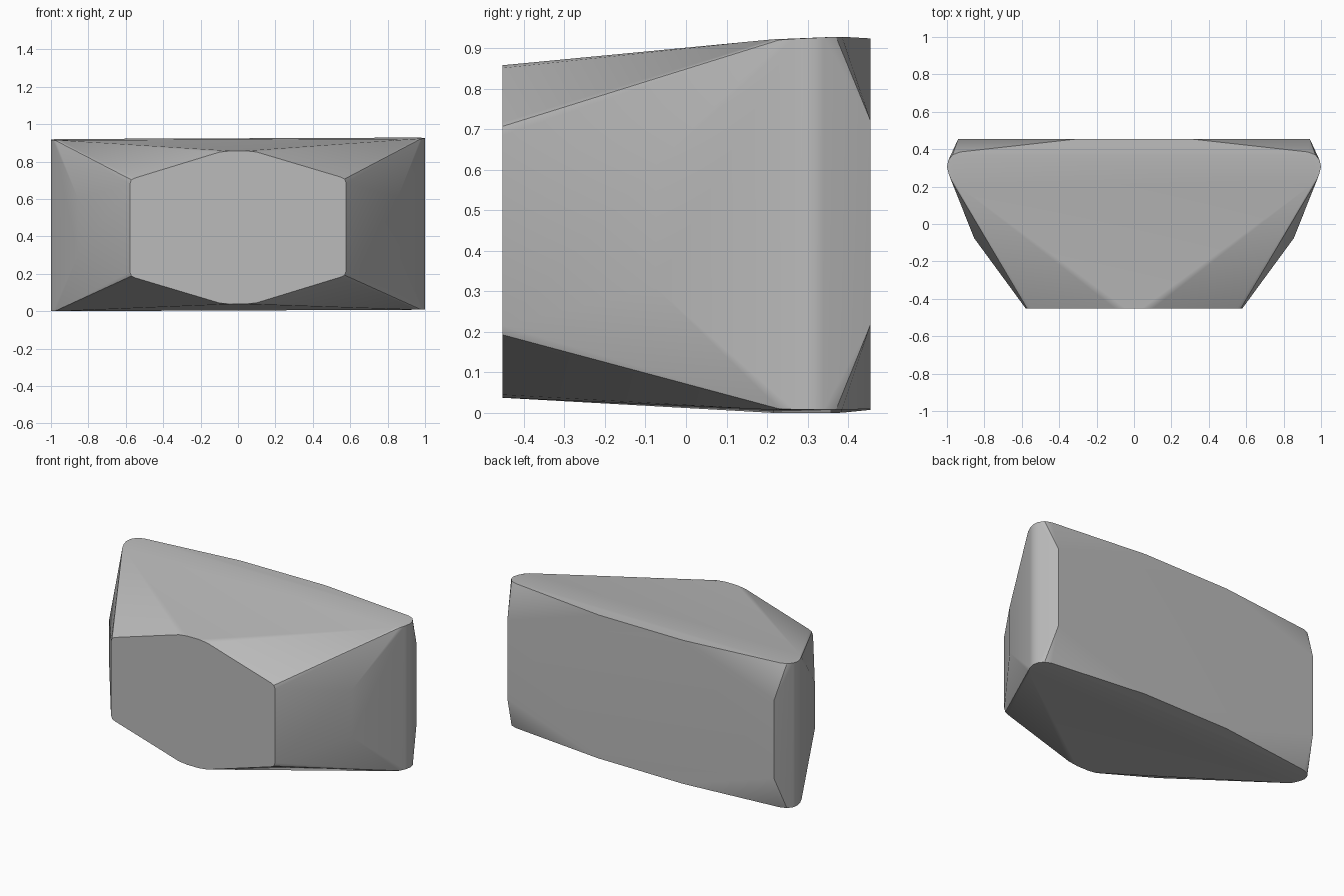
import bpy, bmesh, math

cube = bpy.data.objects.get("Cube")
if cube:
    bpy.data.objects.remove(cube, do_unlink=True)

# Plain grey material
grey = bpy.data.materials.new("plain_grey")
grey.use_nodes = True
colour = (0.5, 0.5, 0.5, 1)
grey.diffuse_color = colour
grey.node_tree.nodes["Principled BSDF"].inputs["Base Color"].default_value = colour

FRONT, BACK = -0.453, 0.455

# Corner points of one quarter: x, y, half height
front_outline = [(0.04, FRONT, 0.41), (0.10, FRONT, 0.403),
                 (0.55, FRONT, 0.267), (0.57, FRONT, 0.257), (0.578, FRONT, 0.235)]
side_bulge = [(0.855, -0.075, 0.15)]
upright_corner = [(0.955, 0.215, 0.457), (0.975, 0.23, 0.455), (0.99, 0.265, 0.457),
                  (1.0, 0.305, 0.458), (0.993, 0.34, 0.459), (0.97, 0.37, 0.46),
                  (0.93, 0.385, 0.46)]
back_outline = [(0.30, BACK, 0.457), (0.94, BACK, 0.252)]

# Faceted block: the hull of the quarter mirrored across and up, leaning slightly
bm = bmesh.new()
for x, y, h in front_outline + side_bulge + upright_corner + back_outline:
    for sx in (-1, 1):
        for sz in (-1, 1):
            z = 0.461 + 0.02 * y + 0.004 * sx * x + sz * h
            bm.verts.new((sx * x, y, z))
hull = bmesh.ops.convex_hull(bm, input=bm.verts)
bmesh.ops.delete(bm, geom=[v for v in bm.verts if not v.link_faces], context='VERTS')
bmesh.ops.dissolve_limit(bm, angle_limit=math.radians(1), verts=bm.verts, edges=bm.edges)
bmesh.ops.recalc_face_normals(bm, faces=bm.faces)

# Stand it on the ground
lowest = min(v.co.z for v in bm.verts)
bmesh.ops.translate(bm, verts=bm.verts, vec=(0, 0, -lowest))

mesh = bpy.data.meshes.new("faceted_block")
bm.to_mesh(mesh)
bm.free()
mesh.materials.append(grey)
block = bpy.data.objects.new("faceted_block", mesh)
bpy.context.collection.objects.link(block)

# Soft ridges, crisp front and back outlines
bpy.context.view_layer.objects.active = block
block.select_set(True)
bpy.ops.object.shade_smooth_by_angle(angle=math.radians(30))
bpy.context.view_layer.objects.active = block
soften = block.modifiers.new("even_shading", 'WEIGHTED_NORMAL')
soften.keep_sharp = True
